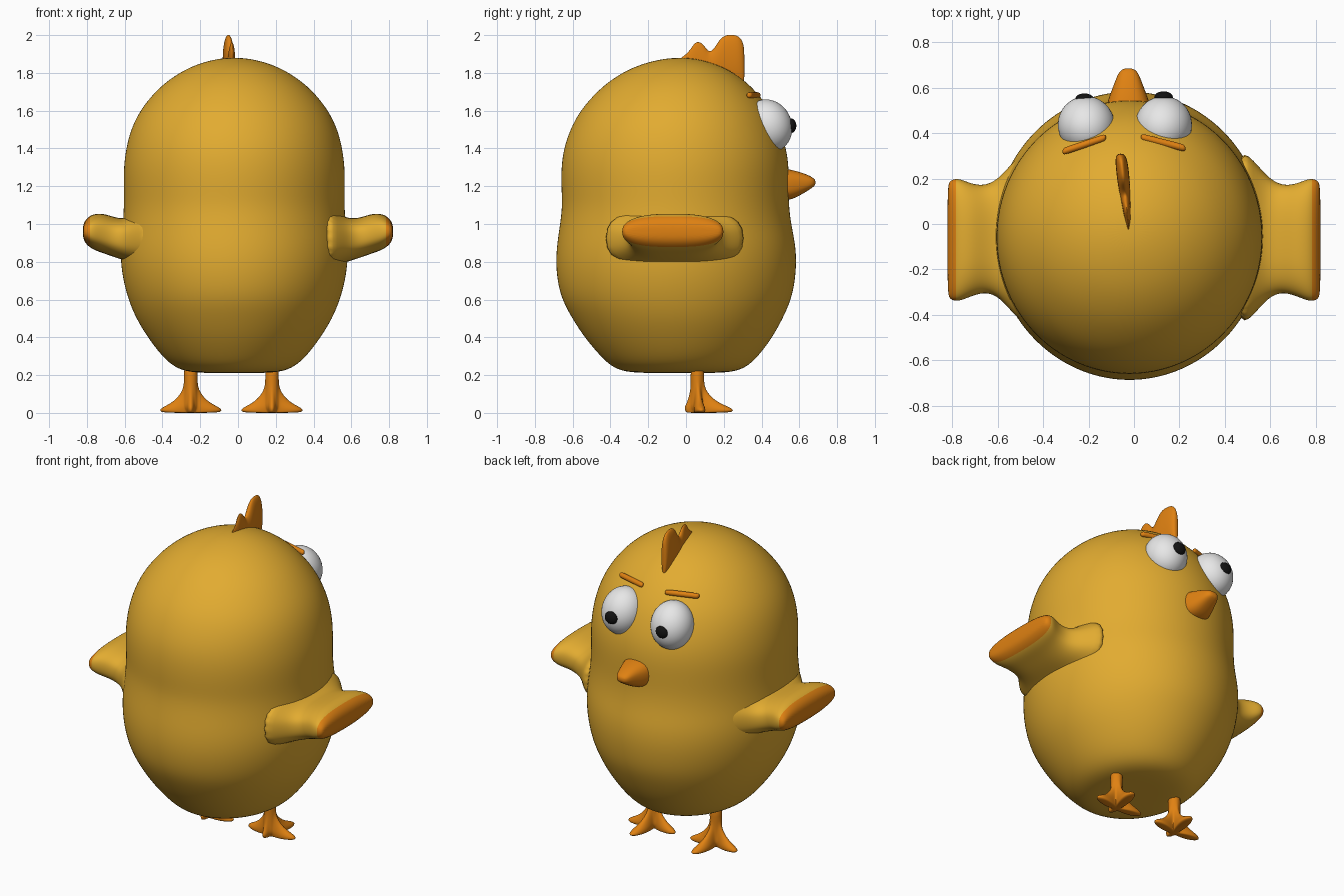
import bpy, bmesh, math


def material(name, r, g, b):
    m = bpy.data.materials.new(name)
    m.diffuse_color = (r, g, b, 1)
    return m


YELLOW = material("yellow", 0.76, 0.41, 0.03)
ORANGE = material("orange", 0.74, 0.22, 0.006)
WHITE = material("white", 0.82, 0.82, 0.82)
BLACK = material("black", 0.006, 0.006, 0.006)


def skin(name, rings, mats, rule=None, levels=2):
    """Join rings of points into a closed smooth skin."""
    bm = bmesh.new()
    loops = [[bm.verts.new(p) for p in ring] for ring in rings]
    n = len(loops[0])
    for a, b in zip(loops, loops[1:]):
        for i in range(n):
            j = (i + 1) % n
            bm.faces.new((a[i], a[j], b[j], b[i]))
    bm.faces.new(loops[0])
    bm.faces.new(loops[-1])
    bmesh.ops.recalc_face_normals(bm, faces=bm.faces)
    for f in bm.faces:
        f.smooth = True
        if rule and rule(f.calc_center_median()):
            f.material_index = 1
    me = bpy.data.meshes.new(name)
    bm.to_mesh(me)
    bm.free()
    for m in mats:
        me.materials.append(m)
    ob = bpy.data.objects.new(name, me)
    bpy.context.collection.objects.link(ob)
    if levels:
        mod = ob.modifiers.new("smooth", 'SUBSURF')
        mod.levels = mod.render_levels = levels
    return ob


def loft(name, axis, rows, mats, n=24, power=1.0, side=1, rule=None):
    """Rows are (position on axis, centre a, radius a, centre b, radius b)."""
    rings = []
    for t, ca, ra, cb, rb in rows:
        ring = []
        for i in range(n):
            w = math.tau * i / n
            c, s = math.cos(w), math.sin(w)
            a = ca + ra * math.copysign(abs(c) ** power, c)
            b = cb + rb * math.copysign(abs(s) ** power, s)
            p = {'x': (t, a, b), 'y': (a, t, b), 'z': (a, b, t)}[axis]
            ring.append((p[0] * side, p[1], p[2]))
        rings.append(ring)
    return skin(name, rings, mats, rule)


def ball(name, loc, radii, rot, mat):
    bpy.ops.mesh.primitive_uv_sphere_add(segments=40, ring_count=24, location=loc, rotation=rot)
    ob = bpy.context.object
    ob.name = name
    ob.scale = radii
    ob.data.materials.append(mat)
    bpy.ops.object.shade_smooth()


# Body: z, x radius, y centre, y radius
profile = [
    (0.212, 0.10, -0.035, 0.12), (0.212, 0.22, -0.035, 0.26), (0.235, 0.31, -0.035, 0.35),
    (0.30, 0.385, -0.035, 0.42), (0.40, 0.46, -0.04, 0.50), (0.50, 0.522, -0.045, 0.56),
    (0.60, 0.563, -0.05, 0.61), (0.70, 0.59, -0.052, 0.632), (0.80, 0.604, -0.052, 0.640),
    (0.90, 0.604, -0.052, 0.633), (1.00, 0.592, -0.055, 0.614), (1.10, 0.586, -0.055, 0.602),
    (1.20, 0.588, -0.058, 0.605), (1.30, 0.588, -0.058, 0.605), (1.40, 0.575, -0.058, 0.592),
    (1.50, 0.550, -0.058, 0.558), (1.60, 0.502, -0.055, 0.508), (1.70, 0.422, -0.05, 0.425),
    (1.77, 0.34, -0.045, 0.345), (1.83, 0.24, -0.04, 0.245), (1.867, 0.13, -0.035, 0.13),
    (1.88, 0.04, -0.03, 0.04)]
loft("body", 'z', [(z, -0.02, rx, cy, ry) for z, rx, cy, ry in profile], [YELLOW], n=36)

# Wings with orange tips
wing = [(0.44, -0.06, 0.42, 0.93, 0.20), (0.53, -0.06, 0.34, 0.92, 0.135),
        (0.59, -0.06, 0.265, 0.915, 0.112), (0.65, -0.065, 0.235, 0.928, 0.106),
        (0.71, -0.07, 0.246, 0.95, 0.106), (0.755, -0.07, 0.266, 0.957, 0.098),
        (0.785, -0.07, 0.272, 0.96, 0.084), (0.812, -0.07, 0.262, 0.96, 0.058),
        (0.822, -0.07, 0.235, 0.96, 0.025)]
for label, side in (("left", -1), ("right", 1)):
    loft(label + "_wing", 'x', wing, [YELLOW, ORANGE], n=28, power=0.75, side=side,
         rule=lambda c: abs(c.x) > 0.78)

# Beak
loft("beak", 'y', [(0.48, -0.025, 0.105, 1.21, 0.09), (0.54, -0.025, 0.092, 1.208, 0.083),
                   (0.58, -0.025, 0.077, 1.21, 0.072), (0.63, -0.025, 0.058, 1.217, 0.05),
                   (0.67, -0.025, 0.042, 1.22, 0.028), (0.686, -0.025, 0.02, 1.22, 0.012)],
     [ORANGE], power=0.8)

# Comb: y, top height, half thickness
crest = [(-0.05, 1.865, 0.004), (-0.01, 1.89, 0.009), (0.025, 1.925, 0.014),
         (0.045, 1.962, 0.016), (0.07, 1.968, 0.018), (0.095, 1.95, 0.02), (0.122, 1.905, 0.022),
         (0.15, 1.93, 0.025), (0.175, 1.975, 0.027), (0.205, 2.002, 0.028), (0.24, 2.004, 0.028),
         (0.275, 2.0, 0.027), (0.298, 1.975, 0.022), (0.310, 1.93, 0.012)]
loft("comb", 'y', [(y, -0.025 - 0.11 * max(y, 0), w, (top + 1.74) / 2, (top - 1.74) / 2)
                   for y, top, w in crest], [ORANGE], n=20)

# Eyes, pupils and brows
for label, ex, px, py, yaw in (("left", -0.21, -0.218, 0.549, 16), ("right", 0.13, 0.13, 0.558, -12)):
    ball(label + "_eye", (ex, 0.435, 1.52), (0.125, 0.125, 0.142),
         (math.radians(24), 0, math.radians(yaw)), WHITE)
    ball(label + "_pupil", (px, py, 1.52), (0.041, 0.026, 0.038), (0, 0, 0), BLACK)
for label, x0, y0, x1, y1 in (("left", -0.315, 0.318, -0.123, 0.382), ("right", 0.03, 0.383, 0.227, 0.333)):
    rows = []
    for f, r in ((0, 0.006), (0.03, 0.015), (0.1, 0.017), (0.5, 0.017), (0.9, 0.017), (0.97, 0.015), (1, 0.006)):
        rows.append((x0 + (x1 - x0) * f, y0 + (y1 - y0) * f, r, 1.682, r))
    loft(label + "_brow", 'x', rows, [ORANGE], n=12)

# Legs flaring into four-toed feet: toe angle, toe length
toes = [(8, 0.165), (80, 0.195), (172, 0.165), (270, 0.06)]
# z, round radius, share of toe length
flare = [(0.26, 0.036, 0), (0.19, 0.035, 0), (0.14, 0.034, 0.02), (0.105, 0.036, 0.12),
         (0.075, 0.038, 0.28), (0.05, 0.040, 0.5), (0.034, 0.040, 0.74), (0.02, 0.036, 0.93),
         (0.010, 0.03, 0.98), (0.002, 0.028, 0.9), (0.0, 0.012, 0.4)]
for label, lx in (("left", -0.25), ("right", 0.18)):
    rings = []
    for z, r, share in flare:
        ring = []
        for i in range(72):
            w = math.tau * i / 72
            d = r
            for ang, length in toes:
                d += share * (length - 0.025) * max(0, math.cos(w - math.radians(ang))) ** 16
            ring.append((lx + d * math.cos(w), 0.06 + d * math.sin(w), z))
        rings.append(ring)
    skin(label + "_leg", rings, [ORANGE], levels=1)
